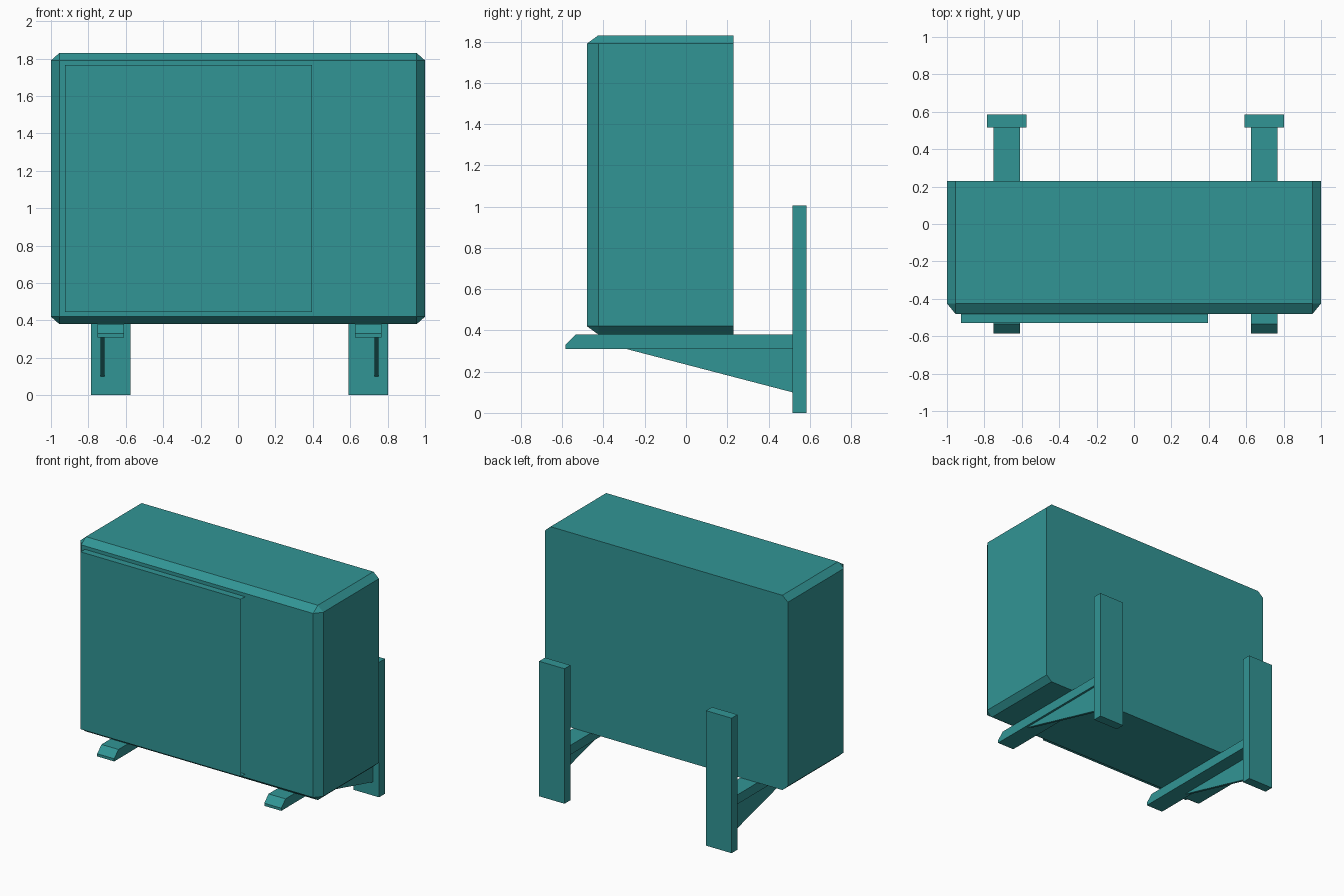
import bpy, bmesh
from mathutils import Vector

if "Cube" in bpy.data.objects:
    bpy.data.objects.remove(bpy.data.objects["Cube"])

teal = bpy.data.materials.new("teal")
teal.use_nodes = True
teal.diffuse_color = (0.031, 0.30, 0.30, 1)
teal.node_tree.nodes["Principled BSDF"].inputs["Base Color"].default_value = teal.diffuse_color


def add_object(name, bm):
    bmesh.ops.recalc_face_normals(bm, faces=bm.faces)
    mesh = bpy.data.meshes.new(name)
    bm.to_mesh(mesh)
    bm.free()
    mesh.materials.append(teal)
    obj = bpy.data.objects.new(name, mesh)
    bpy.context.collection.objects.link(obj)
    return obj


def box(low, high):
    low, high = Vector(low), Vector(high)
    bm = bmesh.new()
    bmesh.ops.create_cube(bm, size=1)
    bmesh.ops.scale(bm, vec=high - low, verts=bm.verts)
    bmesh.ops.translate(bm, vec=(low + high) / 2, verts=bm.verts)
    return bm


def side_profile(points, x0, x1):
    """Extrude a y-z outline between two x positions."""
    bm = bmesh.new()
    face = bm.faces.new([bm.verts.new((x0, y, z)) for y, z in points])
    grown = bmesh.ops.extrude_face_region(bm, geom=[face])["geom"]
    moved = [v for v in grown if isinstance(v, bmesh.types.BMVert)]
    bmesh.ops.translate(bm, vec=(x1 - x0, 0, 0), verts=moved)
    return bm


# Casing: every edge chamfered except those around the flat back
SIZE = Vector((2.0, 0.71, 1.45))
CHAMFER = Vector((0.045, 0.055, 0.04))
unit = Vector([s / c for s, c in zip(SIZE, CHAMFER)])
bm = box(-unit / 2, unit / 2)
edges = [e for e in bm.edges if min(v.co.y for v in e.verts) < 0]
bmesh.ops.bevel(bm, geom=edges, offset=1, offset_type='OFFSET',
                segments=1, affect='EDGES')
bmesh.ops.scale(bm, vec=CHAMFER, verts=bm.verts)
bmesh.ops.translate(bm, vec=(0, -0.125, 1.105), verts=bm.verts)
add_object("casing", bm)

# Raised front panel: a folded sheet open at its ends and back
bm = box((-0.925, -0.53, 0.445), (0.395, -0.48, 1.765))
open_faces = [f for f in bm.faces if abs(f.normal.x) > 0.5 or f.normal.y > 0.5]
bmesh.ops.delete(bm, geom=open_faces, context='FACES')
add_object("front_panel", bm)

# Wall brackets: upright plate, support arm and gusset on each side
ARM = [(-0.585, 0.31), (0.515, 0.31), (0.515, 0.38), (-0.535, 0.38), (-0.585, 0.33)]
GUSSET = [(-0.29, 0.31), (0.515, 0.10), (0.515, 0.31)]
for side, sign in (("left", 1), ("right", -1)):
    mid = 0.008 + sign * 0.688
    rib = mid + sign * 0.044
    add_object(side + "_wall_plate",
               box((mid - 0.105, 0.515, 0), (mid + 0.105, 0.585, 1.005)))
    add_object(side + "_support_arm", side_profile(ARM, mid - 0.07, mid + 0.07))
    add_object(side + "_gusset", side_profile(GUSSET, rib - 0.01, rib + 0.01))
